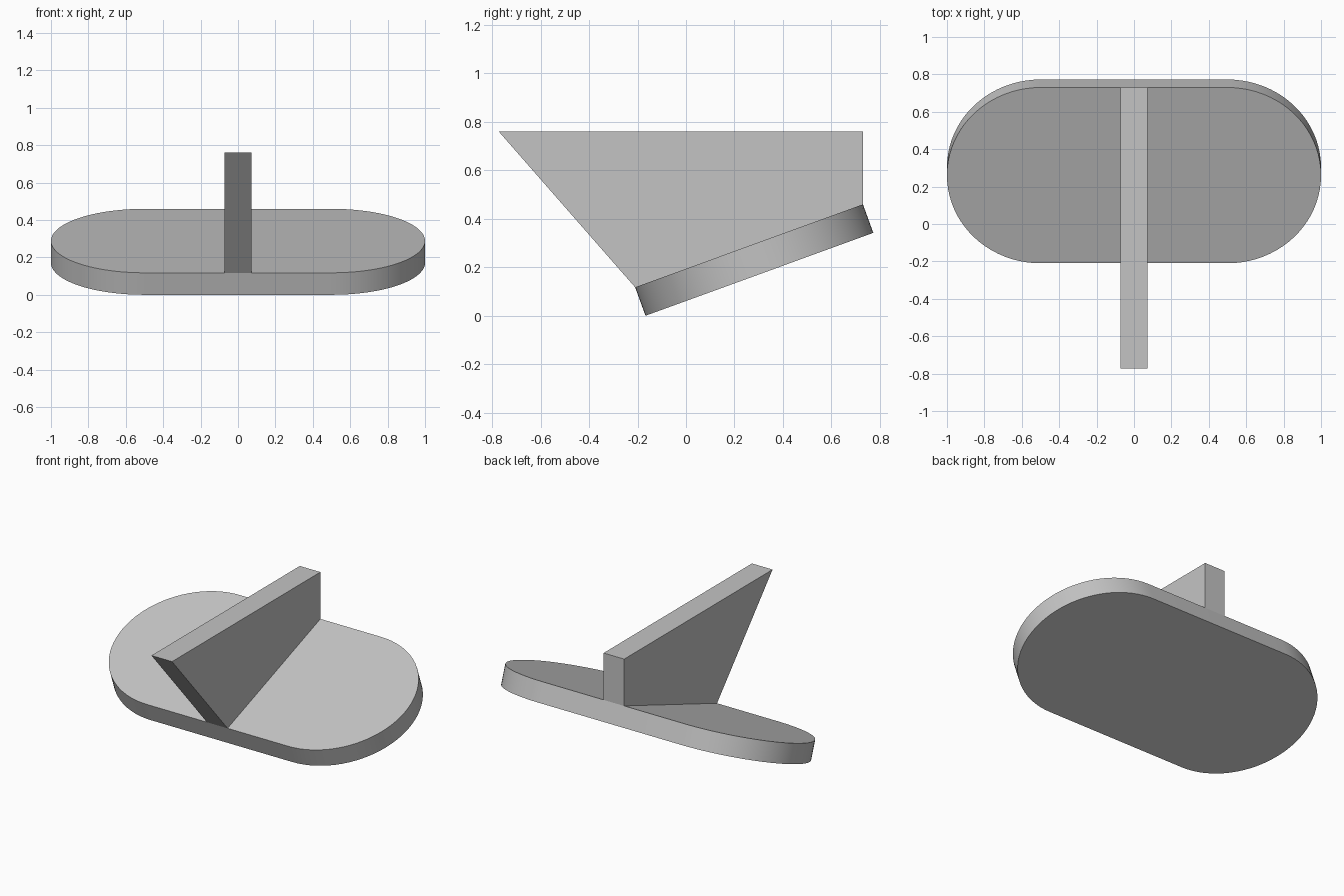
import bpy
import bmesh
import math
from mathutils import Matrix, Vector

cube = bpy.data.objects.get("Cube")
if cube:
    bpy.data.objects.remove(cube, do_unlink=True)

grey = bpy.data.materials.new("plain_grey")
grey.use_nodes = True
colour = (0.55, 0.55, 0.55, 1)
grey.diffuse_color = colour
grey.node_tree.nodes["Principled BSDF"].inputs["Base Color"].default_value = colour


def extrude_profile(name, points, offset, matrix=Matrix()):
    """Extrude a flat outline into a solid prism."""
    bm = bmesh.new()
    face = bm.faces.new([bm.verts.new(p) for p in points])
    moved = bmesh.ops.extrude_face_region(bm, geom=[face])["geom"]
    verts = [v for v in moved if isinstance(v, bmesh.types.BMVert)]
    bmesh.ops.translate(bm, verts=verts, vec=Vector(offset))
    bmesh.ops.transform(bm, matrix=matrix, verts=bm.verts)
    bmesh.ops.recalc_face_normals(bm, faces=bm.faces)
    mesh = bpy.data.meshes.new(name)
    bm.to_mesh(mesh)
    bm.free()
    mesh.materials.append(grey)
    obj = bpy.data.objects.new(name, mesh)
    bpy.context.collection.objects.link(obj)
    return obj


# Tilted base plate with two round ends
radius, thickness, steps = 0.5, 0.125, 40
outline = []
for side in (1, -1):
    for i in range(steps + 1):
        a = side * math.pi / 2 - math.pi / 2 + math.pi * (i / steps - 0.5)
        a += math.pi / 2 - side * math.pi / 2 + (0 if side == 1 else math.pi)
        outline.append((side * 0.5 + radius * math.cos(a), radius * math.sin(a), 0))
tilt = Matrix.Translation((0, 0.26, 0.289)) @ Matrix.Rotation(math.radians(20), 4, "X")
plate = extrude_profile("base_plate", outline, (0, 0, -thickness), tilt)

# Upright fin, its lower edge sunk into the plate
half = 0.073
side_profile = [(-0.772, 0.76), (0.73, 0.76), (0.73, 0.41), (-0.15, 0.09), (-0.21, 0.118)]
extrude_profile("upright_fin", [(-half, y, z) for y, z in side_profile], (2 * half, 0, 0))

# Smooth rim with sharp plate edges
bpy.ops.object.select_all(action="DESELECT")
plate.select_set(True)
bpy.context.view_layer.objects.active = plate
bpy.ops.object.shade_smooth_by_angle(angle=math.radians(30))
